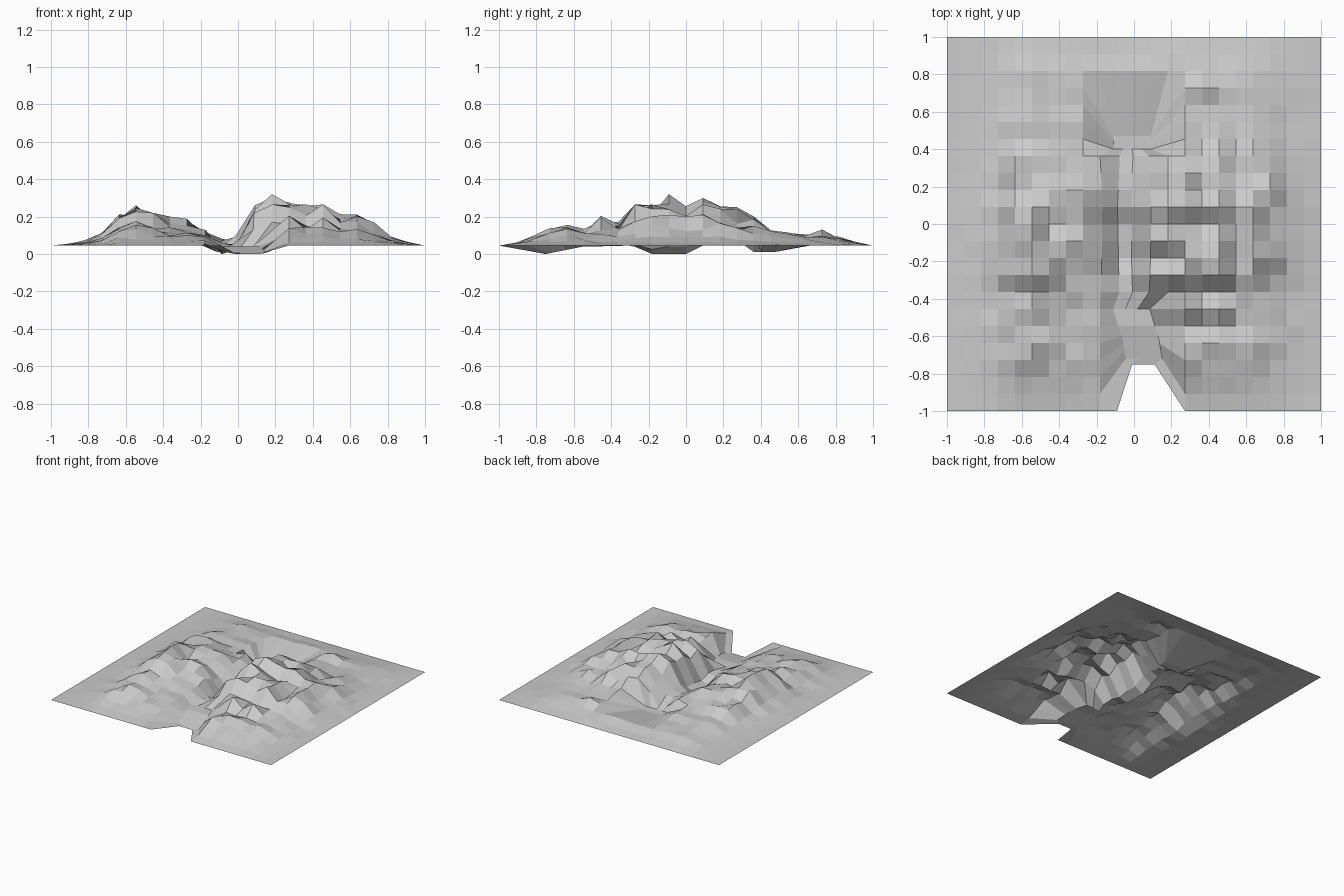
import bpy, bmesh, random

if "Cube" in bpy.data.objects:
    bpy.data.objects.remove(bpy.data.objects["Cube"])

random.seed(7)
N = 22
STEP = 2 / N
BASE = 0.045

# Ridge height above the base for each grid column (x) and row (y)
COLS = [0, .01, .03, .075, .17, .215, .175, .155, .145, .14, .14, .18,
        .255, .275, .23, .22, .22, .17, .165, .125, .055, .02, 0]
ROWS = [0, .02, .055, .105, .14, .115, .16, .125, .22, .225, .275, .21,
        .255, .21, .205, .155, .115, .1, .075, .09, .055, .02, 0]
# Summits that reach the full ridge height (column, row)
SUMMITS = [(5, 11), (13, 10), (13, 12), (15, 9), (16, 8), (6, 8), (18, 12), (14, 6)]
# Gully floor height and centre line along y
FLOOR = [(-1, 0), (-.75, 0), (-.5, .05), (-.42, .035), (-.3, .05), (-.18, 0),
         (0, 0), (.1, .05), (.25, .09), (.36, .01), (.5, .01), (.65, .045), (1, .045)]
CENTRE = [(-1, .07), (-.6, .04), (-.3, -.05), (.1, -.08), (.45, 0), (1, 0)]


def lerp(pts, v):
    for (a, fa), (b, fb) in zip(pts, pts[1:]):
        if v <= b:
            return fa + (fb - fa) * (v - a) / (b - a)
    return pts[-1][1]


def squeeze(v, a, b, c, d):
    return c + (v - a) / (b - a) * (d - c)


def hill(i, j):
    top = min(COLS[i], ROWS[j])
    if (i, j) in SUMMITS:
        return top
    row = ROWS[j]
    if 0 < j < N and not 11 <= i <= 16:      # smoother flanks
        row = (ROWS[j - 1] + 2 * row + ROWS[j + 1]) / 4
    return min(top, COLS[i] * row / .275 * random.uniform(.65, 1.2))


def terrain_point(i, j):
    x, y = -1 + i * STEP, -1 + j * STEP
    z = BASE + hill(i, j)
    # Open mouth of the gully at the front
    if j == 0:
        return (.05 + (i - 12) * .06, -.75, 0) if 11 <= i <= 13 else (x, y, z)
    if j >= 20:
        return (x, y, z)
    c = lerp(CENTRE, y)
    # Pull the floor rows together at both ends
    if j <= 6 and 10 <= i <= 13:
        yy = squeeze(y, -.909, -.636, -.72, -.6) if j <= 4 else y
        return (c - .01 + (i - 11.5) * .065, yy, lerp(FLOOR, yy))
    if j >= 16 and 9 <= i <= 13:
        yy = squeeze(y, .455, .727, .4, .47)
        return (-.01 + (i - 11) * .05, yy, lerp(FLOOR, yy))
    # Banks
    t = min(1, max(0, (abs(x - c) - .04) / .12))
    return (c + (x - c) * (.75 + .25 * t), y, z * t + lerp(FLOOR, y) * (1 - t))


# Terrain sheet
bm = bmesh.new()
grid = [[bm.verts.new(terrain_point(i, j)) for i in range(N + 1)] for j in range(N + 1)]
for j in range(N):
    for i in range(N):
        bm.faces.new((grid[j][i], grid[j][i + 1], grid[j + 1][i + 1], grid[j + 1][i]))
mesh = bpy.data.meshes.new("terrain")
bm.to_mesh(mesh)
bm.free()
terrain = bpy.data.objects.new("terrain", mesh)
bpy.context.collection.objects.link(terrain)
